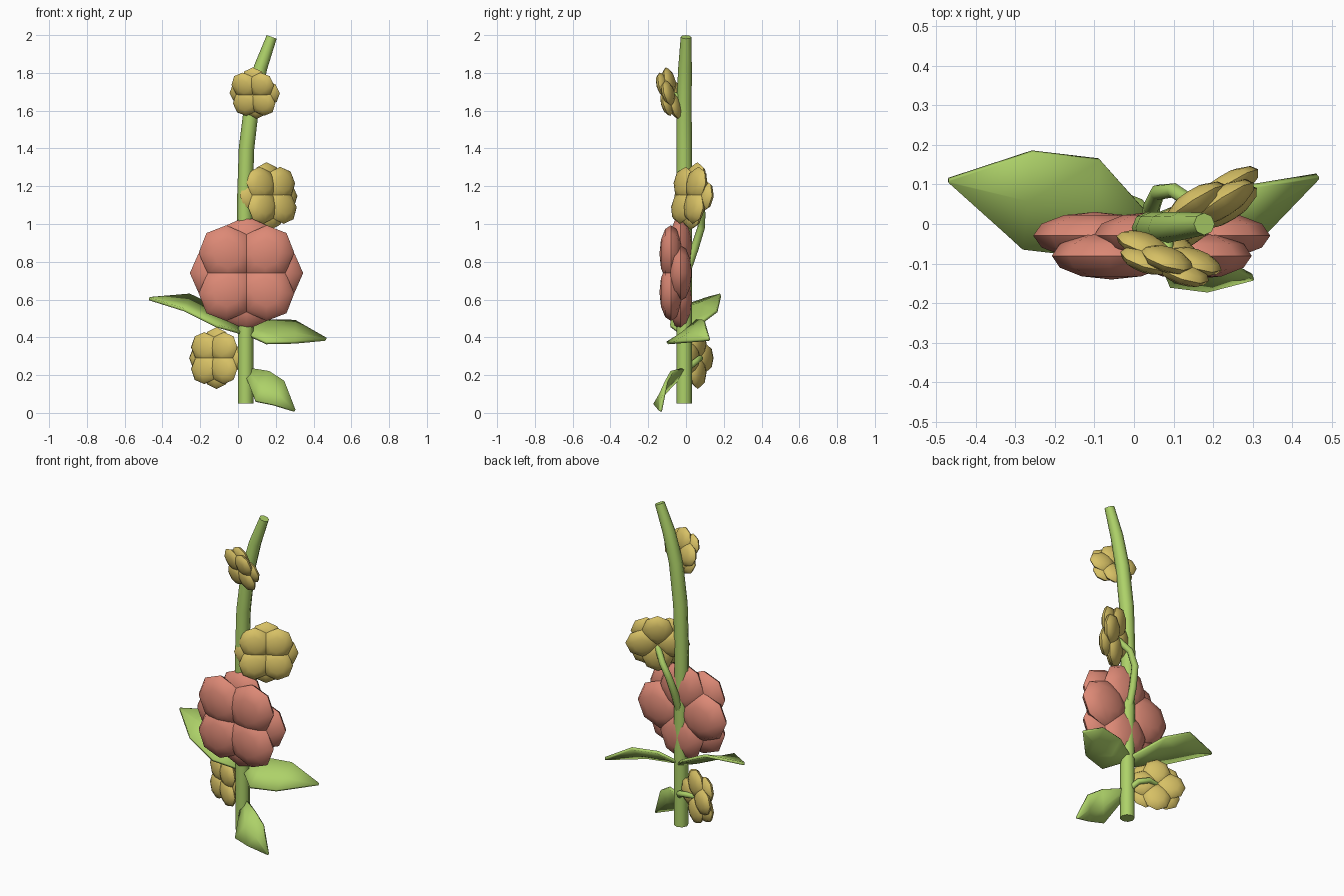
import bpy, bmesh, math
from mathutils import Vector, Matrix

cube = bpy.data.objects.get("Cube")
if cube:
    bpy.data.objects.remove(cube)


def material(name, rgb):
    mat = bpy.data.materials.new(name)
    mat.use_nodes = True
    color = (*rgb, 1)
    mat.diffuse_color = color
    mat.node_tree.nodes["Principled BSDF"].inputs["Base Color"].default_value = color
    return mat


GREEN = material("leaf green", (.42, .64, .14))
RED = material("coral red", (.72, .25, .18))
YELLOW = material("mustard yellow", (.68, .53, .13))


def finish(obj, mat, angle=60):
    obj.data.materials.clear()
    obj.data.materials.append(mat)
    bpy.ops.object.select_all(action='DESELECT')
    obj.select_set(True)
    bpy.context.view_layer.objects.active = obj
    if obj.type == 'CURVE':
        bpy.ops.object.convert(target='MESH')
    bpy.ops.object.shade_smooth_by_angle(angle=math.radians(angle))


def add_mesh(name, bm):
    mesh = bpy.data.meshes.new(name)
    bm.to_mesh(mesh)
    bm.free()
    obj = bpy.data.objects.new(name, mesh)
    bpy.context.collection.objects.link(obj)
    return obj


def tube(name, points, radii):
    """Eight-sided tapering tube along a path."""
    curve = bpy.data.curves.new(name, 'CURVE')
    curve.dimensions = '3D'
    curve.bevel_depth = 1
    curve.bevel_resolution = 2
    curve.use_fill_caps = True
    spline = curve.splines.new('POLY')
    spline.points.add(len(points) - 1)
    for p, co, r in zip(spline.points, points, radii):
        p.co = (*co, 1)
        p.radius = r
    obj = bpy.data.objects.new(name, curve)
    bpy.context.collection.objects.link(obj)
    finish(obj, GREEN)


def flower(name, center, facing, radius, mat):
    """Eight pillow petals; the diagonal four sit in front of the upright four."""
    bm = bmesh.new()
    half = radius * .52
    for i in range(8):
        front = i % 2
        shape = Matrix.Diagonal((half, half * .94, radius * .2, 1))
        out = Matrix.Translation((radius - half, 0, radius * (.085 if front else -.085)))
        spin = Matrix.Rotation(i * math.pi / 4, 4, 'Z')
        bmesh.ops.create_uvsphere(bm, u_segments=8, v_segments=6, radius=1,
                                  matrix=spin @ out @ shape)
    # local z looks along the facing direction, local y stays upright
    z = Vector(facing).normalized()
    x = Vector((0, 0, 1)).cross(z).normalized()
    turn = Matrix((x, z.cross(x), z)).transposed().to_4x4()
    bm.transform(Matrix.Translation(center) @ turn)
    finish(add_mesh(name, bm), mat)


def leaf(name, path, side, widths):
    """Folded blade swept along its midrib, thickened."""
    bm = bmesh.new()
    side = Vector(side).normalized()
    rows = []
    for p, w in zip(path, widths):
        mid = Vector(p)
        sag = Vector((0, 0, -.1 * w))
        rows.append([bm.verts.new(mid + side * w), bm.verts.new(mid + sag),
                     bm.verts.new(mid - side * w)])
    for a, b in zip(rows, rows[1:]):
        for i in range(2):
            bm.faces.new((a[i], a[i + 1], b[i + 1], b[i]))
    bmesh.ops.recalc_face_normals(bm, faces=bm.faces)
    obj = add_mesh(name, bm)
    solid = obj.modifiers.new("thickness", 'SOLIDIFY')
    solid.thickness = .016
    solid.offset = 0
    finish(obj, GREEN, 40)


# main stem and side stalks
tube("stem",
     [(.04, -.01, .05), (.04, -.01, .6), (.035, -.01, 1.1), (.045, -.01, 1.4),
      (.075, -.01, 1.65), (.12, -.005, 1.83), (.178, 0, 1.99)],
     [.041, .041, .041, .041, .04, .036, .028])
tube("middle_flower_stalk",
     [(.04, 0, .74), (.045, .045, .87), (.06, .08, .98), (.1, .085, 1.06), (.17, .04, 1.14)],
     [.022, .022, .02, .019, .018])
tube("lower_flower_stalk",
     [(.04, 0, .23), (.01, .05, .27), (-.05, .075, .29), (-.12, .06, .29)],
     [.018, .017, .016, .015])
tube("upper_flower_stalk",
     [(.08, -.01, 1.66), (.085, -.08, 1.69)], [.018, .016])

# blossoms
flower("large_flower", (.045, -.055, .74), (0, -1, 0), .3, RED)
flower("upper_flower", (.085, -.085, 1.69), (-.3, -.92, -.25), .14, YELLOW)
flower("middle_flower", (.17, .03, 1.15), (.52, -.83, .12), .18, YELLOW)
flower("lower_flower", (-.12, .05, .29), (-.45, -.88, 0), .163, YELLOW)

# leaves
leaf("right_leaf",
     [(.03, 0, .43), (-.1, .04, .5), (-.27, .06, .585), (-.47, .11, .605)],
     (.1, .93, .3), [.03, .13, .13, .004])
leaf("left_leaf",
     [(.05, 0, .43), (.15, -.02, .43), (.3, .02, .43), (.465, .12, .39)],
     (0, .8, .6), [.025, .1, .095, .004])
leaf("lower_leaf",
     [(.045, -.01, .22), (.13, -.115, .14), (.215, -.135, .105), (.3, -.135, .012)],
     (.4, .42, .82), [.02, .095, .075, .004])
